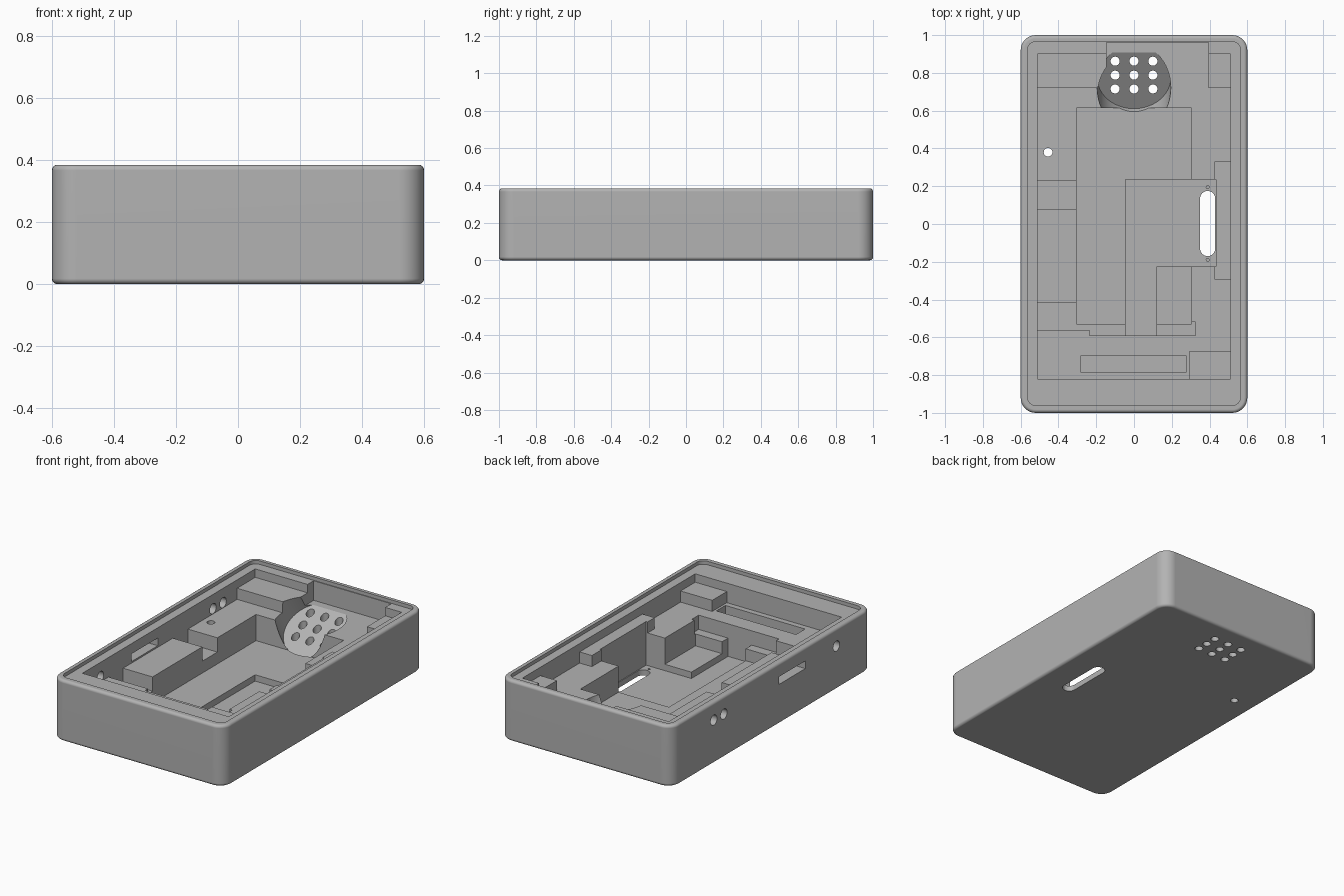
import bpy, bmesh, math
from mathutils import Vector

if "Cube" in bpy.data.objects:
    bpy.data.objects.remove(bpy.data.objects["Cube"], do_unlink=True)

H = 0.385    # case height
TOP = 0.5    # cutters reach above the rim

grey = bpy.data.materials.new("case_grey")
grey.use_nodes = True
grey.diffuse_color = (0.45, 0.45, 0.45, 1)
grey.node_tree.nodes["Principled BSDF"].inputs["Base Color"].default_value = (0.45, 0.45, 0.45, 1)


def add_object(name, bm):
    bmesh.ops.recalc_face_normals(bm, faces=bm.faces)
    mesh = bpy.data.meshes.new(name)
    bm.to_mesh(mesh)
    bm.free()
    mesh.materials.append(grey)
    obj = bpy.data.objects.new(name, mesh)
    bpy.context.collection.objects.link(obj)
    return obj


def prism(name, points, z0, z1=TOP):
    """Extrude a plan outline from z0 to z1."""
    bm = bmesh.new()
    base = bm.faces.new([bm.verts.new((x, y, z0)) for x, y in points])
    top = bmesh.ops.extrude_face_region(bm, geom=[base])["geom"]
    bmesh.ops.translate(bm, vec=(0, 0, z1 - z0),
                        verts=[v for v in top if isinstance(v, bmesh.types.BMVert)])
    return add_object(name, bm)


def rect(x0, x1, y0, y1):
    return [(x0, y0), (x1, y0), (x1, y1), (x0, y1)]


def rounded(x0, x1, y0, y1, r, steps=8):
    """Rectangle outline with rounded corners."""
    pts = []
    corners = [(x1 - r, y1 - r), (x0 + r, y1 - r), (x0 + r, y0 + r), (x1 - r, y0 + r)]
    for i, (cx, cy) in enumerate(corners):
        for k in range(steps + 1):
            a = math.pi / 2 * (i + k / steps)
            pts.append((cx + r * math.cos(a), cy + r * math.sin(a)))
    return pts


def rod(name, start, axis, radius, length, sides=24):
    """Cylinder from a start point along an axis."""
    axis = Vector(axis).normalized()
    bm = bmesh.new()
    bmesh.ops.create_cone(bm, cap_ends=True, segments=sides, radius1=radius,
                          radius2=radius, depth=length)
    bmesh.ops.rotate(bm, verts=bm.verts, cent=(0, 0, 0),
                     matrix=axis.to_track_quat('Z', 'Y').to_matrix())
    bmesh.ops.translate(bm, verts=bm.verts, vec=Vector(start) + axis * length / 2)
    return add_object(name, bm)


def cut(cutter):
    """Subtract a cutter from the case and discard it."""
    mod = case.modifiers.new("cut", 'BOOLEAN')
    mod.operation = 'DIFFERENCE'
    mod.solver = 'EXACT'
    mod.object = cutter
    bpy.ops.object.modifier_apply(modifier=mod.name)
    bpy.data.objects.remove(cutter, do_unlink=True)


# Outer body with softened top and bottom edges
case = prism("case", rounded(-0.6, 0.6, -1, 1, 0.08), 0, H)
bm = bmesh.new()
bm.from_mesh(case.data)
rims = [e for e in bm.edges if abs(e.verts[0].co.z - e.verts[1].co.z) < 1e-5]
bmesh.ops.bevel(bm, geom=rims, offset=0.018, segments=4, profile=0.5, affect='EDGES')
bm.to_mesh(case.data)
bm.free()
bpy.context.view_layer.objects.active = case
case.select_set(True)

# Lid seat
cut(prism("lid_seat", rounded(-0.565, 0.565, -0.96, 0.965, 0.045), 0.363))

# Main cavity down to the support pads
cut(prism("cavity", [(-0.51, -0.82), (0.51, -0.82), (0.51, 0.9), (0.395, 0.9), (0.395, 0.96),
                     (-0.145, 0.96), (-0.145, 0.9), (-0.51, 0.9)], 0.31))

# Shelf level, leaving corner pads and the side pad standing
cut(prism("shelf", [(-0.51, -0.82), (0.29, -0.82), (0.29, -0.675), (0.51, -0.675),
                    (0.51, -0.295), (0.425, -0.295), (0.425, 0.33), (0.51, 0.33),
                    (0.51, 0.72), (0.395, 0.72), (0.395, 0.96), (-0.145, 0.96),
                    (-0.145, 0.72), (-0.51, 0.72)], 0.24))

# Wire channels
cut(prism("side_channel", rect(-0.51, -0.25, 0.08, 0.23), 0.15))
cut(prism("front_channel", [(-0.51, -0.56), (-0.235, -0.56), (-0.235, -0.59), (0.325, -0.59),
                            (0.325, -0.52), (-0.25, -0.5), (-0.25, -0.415), (-0.51, -0.415)], 0.15))

# Central pocket, deeper recess and narrow front slot
cut(prism("pocket", rect(-0.305, 0.305, -0.53, 0.615), 0.075))
cut(prism("recess", [(-0.045, -0.59), (0.12, -0.59), (0.12, -0.225), (0.435, -0.225),
                     (0.435, 0.235), (-0.045, 0.235)], 0.035))
cut(prism("front_slot", rect(-0.28, 0.275, -0.785, -0.695), 0.15))

# Tilted round speaker seat and its grille
cut(rod("speaker_seat", (0, 0.775, 0.155), (0, -0.537, 0.843), 0.195, 0.32, 48))
for x in (-0.1, 0, 0.1):
    for y in (0.715, 0.788, 0.862):
        cut(rod("grille_hole", (x, y, -0.1), (0, 0, 1), 0.024, 0.6))

# Floor openings
cut(prism("floor_slot", rounded(0.35, 0.43, -0.17, 0.175, 0.0399), -0.1))
cut(rod("floor_hole", (-0.455, 0.38, -0.1), (0, 0, 1), 0.023, 0.6))
for y in (-0.19, 0.195):
    cut(rod("screw_hole", (0.39, y, 0.015), (0, 0, 1), 0.008, 0.1, 12))

# Side wall openings
for y in (0.58, 0.48, -0.64):
    cut(rod("side_hole", (-0.7, y, 0.273), (1, 0, 0), 0.032, 0.22))
cut(prism("side_slot", [(-0.7, -0.33), (-0.45, -0.33), (-0.45, -0.07), (-0.7, -0.07)], 0.25, 0.298))

# Smooth rounded areas, keep edges sharp
bpy.ops.object.shade_smooth_by_angle(angle=math.radians(30))
weighted = case.modifiers.new("weighted_normals", 'WEIGHTED_NORMAL')
weighted.keep_sharp = True
